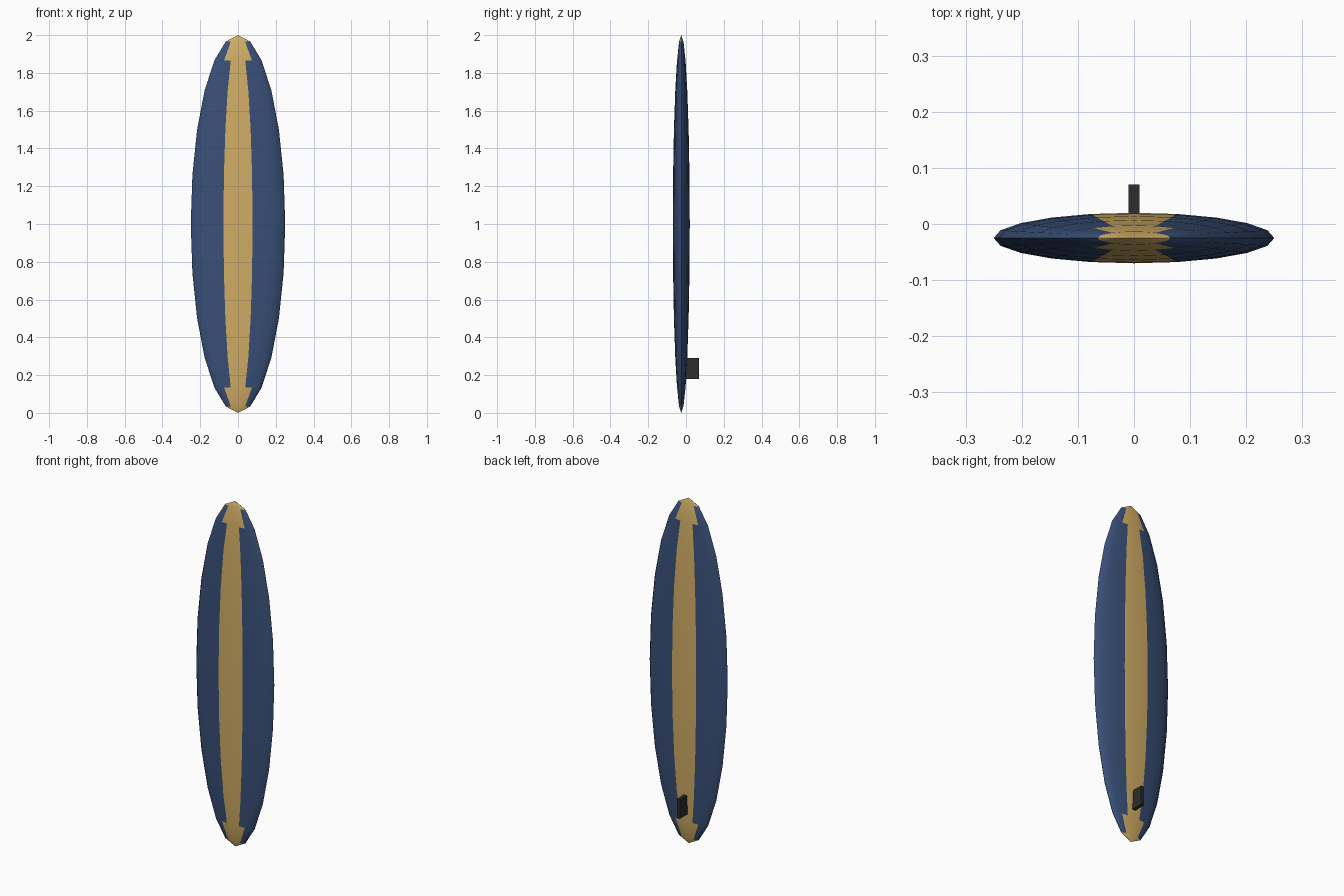
import bpy
import math

if "Cube" in bpy.data.objects:
    bpy.data.objects.remove(bpy.data.objects["Cube"])


def material(name, rgb):
    m = bpy.data.materials.new(name)
    m.diffuse_color = (*rgb, 1.0)
    m.use_nodes = True
    m.node_tree.nodes["Principled BSDF"].inputs["Base Color"].default_value = m.diffuse_color
    return m


navy = material("navy blue", (0.041, 0.080, 0.188))
sand = material("sand yellow", (0.638, 0.418, 0.130))
black = material("soft black", (0.026, 0.026, 0.026))

# Board: a flattened sphere standing on its tail
bpy.ops.mesh.primitive_uv_sphere_add(segments=20, ring_count=12, radius=1.0)
board = bpy.context.object
board.name = "board"
for v in board.data.vertices:
    v.co.x *= 0.25
    v.co.y = v.co.y * 0.045 - 0.025
    v.co.z += 1.0
board.data.update()
board.data.materials.append(navy)
board.data.materials.append(sand)

# Centre stripe: every face near the middle line
for p in board.data.polygons:
    p.material_index = 1 if abs(p.center.x) < 0.055 else 0
bpy.ops.object.shade_smooth_by_angle(angle=math.radians(30))

# Fin: small block on the back near the tail
bpy.ops.mesh.primitive_cube_add(size=1.0)
fin = bpy.context.object
fin.name = "fin"
for v in fin.data.vertices:
    v.co.x *= 0.02
    v.co.y = v.co.y * 0.08 + 0.03
    v.co.z = v.co.z * 0.11 + 0.235
fin.data.update()
fin.data.materials.append(black)
